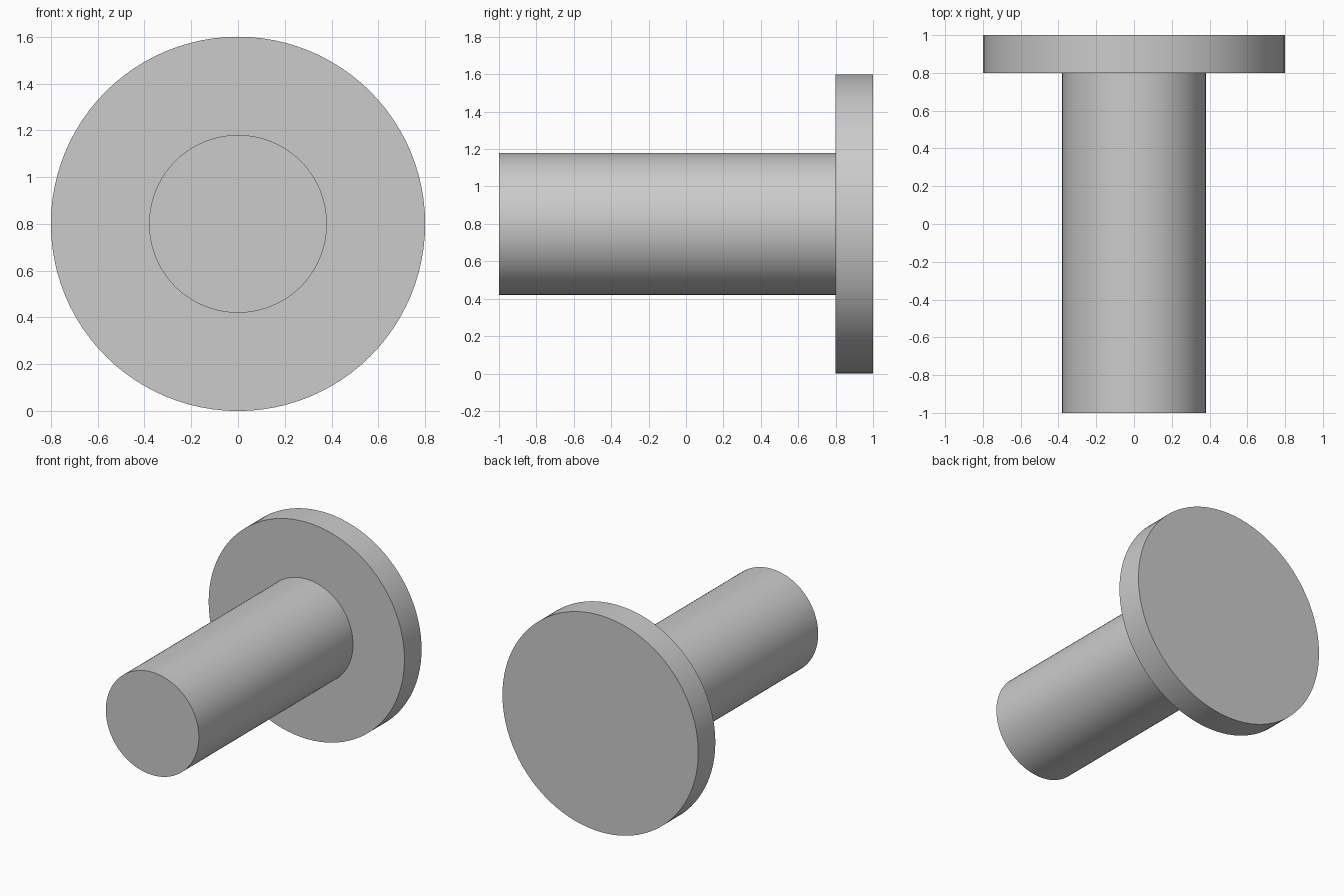
import bpy, bmesh, math
from mathutils import Vector

cube = bpy.data.objects.get("Cube")
if cube:
    bpy.data.objects.remove(cube, do_unlink=True)

SEGMENTS = 96
SHANK_RADIUS, FLANGE_RADIUS = 0.38, 0.8
FRONT, SHOULDER, BACK = -1.0, 0.8, 1.0

# Plain grey material
grey = bpy.data.materials.new("plain_grey")
grey.use_nodes = True
colour = (0.6, 0.6, 0.6, 1)
grey.diffuse_color = colour
grey.node_tree.nodes["Principled BSDF"].inputs["Base Color"].default_value = colour


def ring(bm, radius, y):
    """Circle of vertices around the horizontal axis."""
    steps = [2 * math.pi * i / SEGMENTS for i in range(SEGMENTS)]
    return [bm.verts.new((radius * math.sin(a), y, FLANGE_RADIUS + radius * math.cos(a)))
            for a in steps]


# Flanged pin: one turned solid, shank in front and flange behind
bm = bmesh.new()
profile = [(SHANK_RADIUS, FRONT), (SHANK_RADIUS, SHOULDER),
           (FLANGE_RADIUS, SHOULDER), (FLANGE_RADIUS, BACK)]
rings = [ring(bm, r, y) for r, y in profile]
for a, b in zip(rings, rings[1:]):
    for i in range(SEGMENTS):
        j = (i + 1) % SEGMENTS
        bm.faces.new((a[i], a[j], b[j], b[i]))

# Flat end caps
bm.faces.new(rings[0])
bm.faces.new(rings[-1])
bmesh.ops.recalc_face_normals(bm, faces=bm.faces[:])

mesh = bpy.data.meshes.new("flanged_pin")
bm.to_mesh(mesh)
bm.free()
mesh.materials.append(grey)
pin = bpy.data.objects.new("flanged_pin", mesh)
bpy.context.collection.objects.link(pin)

# Smooth round sides with crisp rims
bpy.ops.object.select_all(action="DESELECT")
pin.select_set(True)
bpy.context.view_layer.objects.active = pin
bpy.ops.object.shade_smooth_by_angle(angle=math.radians(30))
